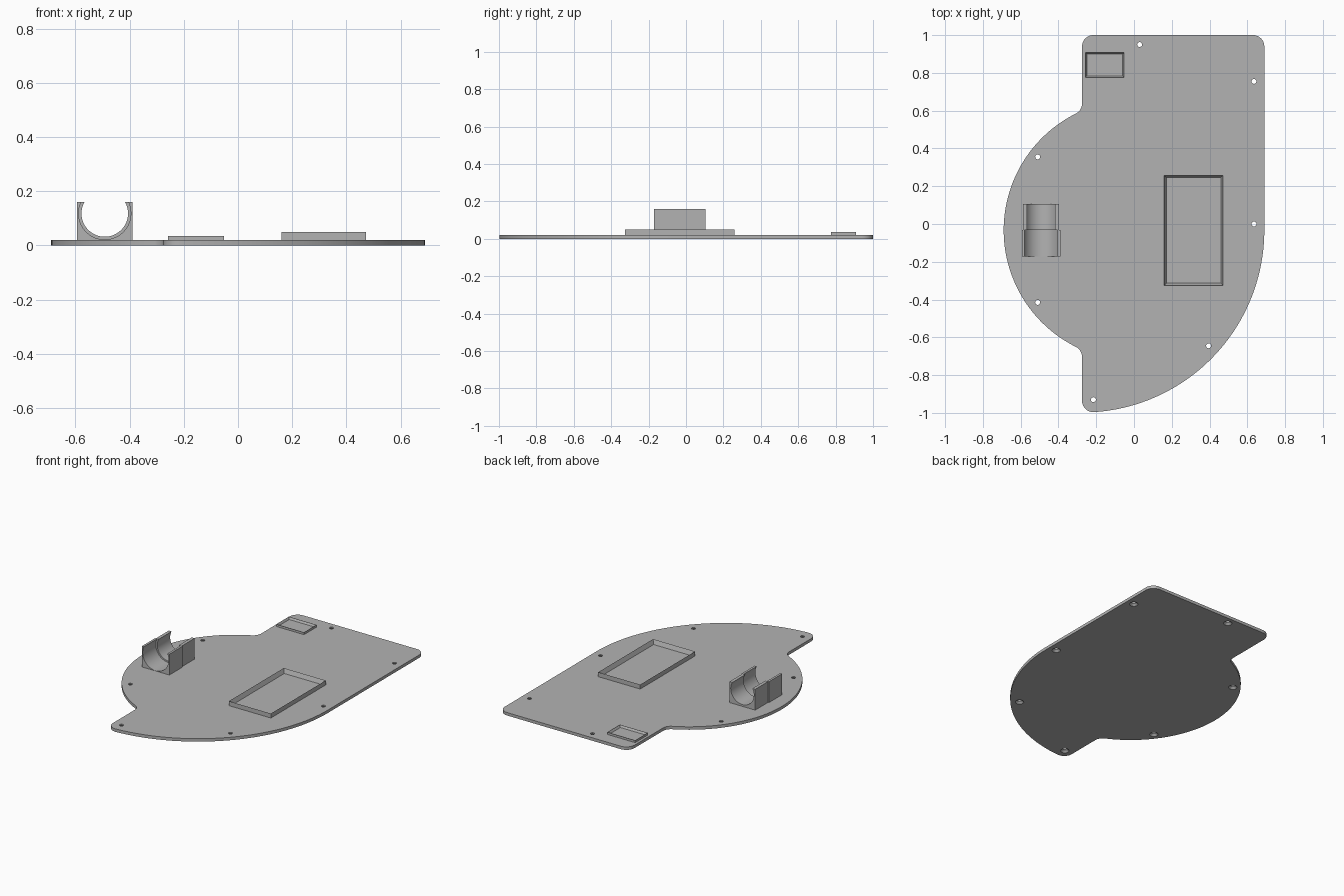
import bpy
import bmesh
from math import sqrt, atan2, asin, cos, sin, pi, radians
from mathutils import Matrix

if "Cube" in bpy.data.objects:
    bpy.data.objects.remove(bpy.data.objects["Cube"], do_unlink=True)

grey = bpy.data.materials.new("plain grey")
grey.use_nodes = True
COLOUR = (0.45, 0.45, 0.45, 1)
grey.diffuse_color = COLOUR
grey.node_tree.nodes["Principled BSDF"].inputs["Base Color"].default_value = COLOUR

THICK = 0.02


def finish(name, bm):
    bmesh.ops.recalc_face_normals(bm, faces=bm.faces[:])
    mesh = bpy.data.meshes.new(name)
    bm.to_mesh(mesh)
    bm.free()
    mesh.materials.append(grey)
    obj = bpy.data.objects.new(name, mesh)
    bpy.context.collection.objects.link(obj)
    return obj


def activate(obj):
    bpy.ops.object.select_all(action="DESELECT")
    obj.select_set(True)
    bpy.context.view_layer.objects.active = obj


def smooth(obj):
    activate(obj)
    bpy.ops.object.shade_smooth_by_angle(angle=radians(30))


def prism(name, points, offset):
    """Close the outline into a face and extrude it along offset."""
    bm = bmesh.new()
    face = bm.faces.new([bm.verts.new(p) for p in points])
    grown = bmesh.ops.extrude_face_region(bm, geom=[face])
    verts = [g for g in grown["geom"] if isinstance(g, bmesh.types.BMVert)]
    bmesh.ops.translate(bm, verts=verts, vec=offset)
    return finish(name, bm)


def arc(cx, cy, r, a, b, n):
    return [(cx + r * cos(a + (b - a) * i / n), cy + r * sin(a + (b - a) * i / n))
            for i in range(n + 1)]


# Base plate: rounded corners, a round bulge on the right and a large sweep in front
LEFT, RIGHT, R = -0.275, 0.69, 0.06
MID = -0.033
BULGE, SWEEP = 0.69, RIGHT - LEFT
fillet_x = LEFT - R
fillet_dy = sqrt((BULGE + R) ** 2 - fillet_x ** 2)
fillet_a = atan2(fillet_dy, -fillet_x)
corner_dy = sqrt((SWEEP - R) ** 2 - R ** 2)
corner_a = asin(R / (SWEEP - R)) - pi / 2

outline = arc(RIGHT - R, 1 - R, R, 0, pi / 2, 10)
outline += arc(LEFT + R, 1 - R, R, pi / 2, pi, 10)
outline += arc(fillet_x, MID + fillet_dy, R, 0, -fillet_a, 8)
outline += arc(0, MID, BULGE, pi - fillet_a, pi + fillet_a, 60)[1:-1]
outline += arc(fillet_x, MID - fillet_dy, R, fillet_a, 0, 8)
outline += arc(LEFT + R, MID - corner_dy, R, pi, 2 * pi + corner_a, 10)
outline += arc(LEFT, MID, SWEEP, corner_a, 0, 60)[1:]
plate = prism("base_plate", [(x, y, 0) for x, y in outline], (0, 0, THICK))

# Screw holes, countersunk from below
HOLES = [(0.03, 0.95), (0.635, 0.755), (0.635, 0), (0.395, -0.645),
         (-0.215, -0.93), (-0.51, 0.355), (-0.51, -0.415)]
bm = bmesh.new()
for x, y in HOLES:
    rings = []
    for r, z in ((0.029, -0.002), (0.013, 0.013), (0.013, 0.03)):
        rings.append([bm.verts.new((px, py, z))
                      for px, py in arc(x, y, r, 0, 2 * pi, 20)[:-1]])
    for low, high in zip(rings, rings[1:]):
        for i in range(len(low)):
            j = (i + 1) % len(low)
            bm.faces.new((low[i], low[j], high[j], high[i]))
    bm.faces.new(rings[0][::-1])
    bm.faces.new(rings[-1])
cutter = finish("screw_hole_cutter", bm)
cutter.hide_render = True
cut = plate.modifiers.new("screw holes", "BOOLEAN")
cut.object = cutter
cut.solver = "EXACT"
activate(plate)
bpy.ops.object.modifier_apply(modifier=cut.name)
bpy.data.objects.remove(cutter, do_unlink=True)
smooth(plate)


# Raised rectangular rims
def rim(name, x0, x1, y0, y1, top, wall):
    bm = bmesh.new()
    size = Matrix.Diagonal((x1 - x0, y1 - y0, top - THICK, 1))
    place = Matrix.Translation(((x0 + x1) / 2, (y0 + y1) / 2, (top + THICK) / 2))
    bmesh.ops.create_cube(bm, size=1, matrix=place @ size)
    bm.normal_update()
    lid = [f for f in bm.faces if f.normal.z > 0.9]
    bmesh.ops.inset_region(bm, faces=lid, thickness=wall, use_even_offset=True)
    bmesh.ops.translate(bm, verts=lid[0].verts[:], vec=(0, 0, THICK + 0.001 - top))
    return finish(name, bm)


rim("screen_rim", 0.16, 0.472, -0.325, 0.258, 0.05, 0.012)
rim("small_rim", -0.258, -0.052, 0.775, 0.908, 0.035, 0.008)


# Open-topped cradle made of two blocks with stepped bores
def cradle(name, half, bore, y0, y1):
    cx, cz, top = -0.492, 0.118, 0.16
    a = asin((top - cz) / bore)
    section = [(cx - half, top), (cx - half, THICK), (cx + half, THICK), (cx + half, top)]
    section += arc(cx, cz, bore, a, -pi - a, 40)
    smooth(prism(name, [(x, y0, z) for x, z in section], (0, y1 - y0, 0)))


cradle("cradle_front", 0.102, 0.0965, -0.172, -0.032)
cradle("cradle_back", 0.096, 0.086, -0.032, 0.105)
